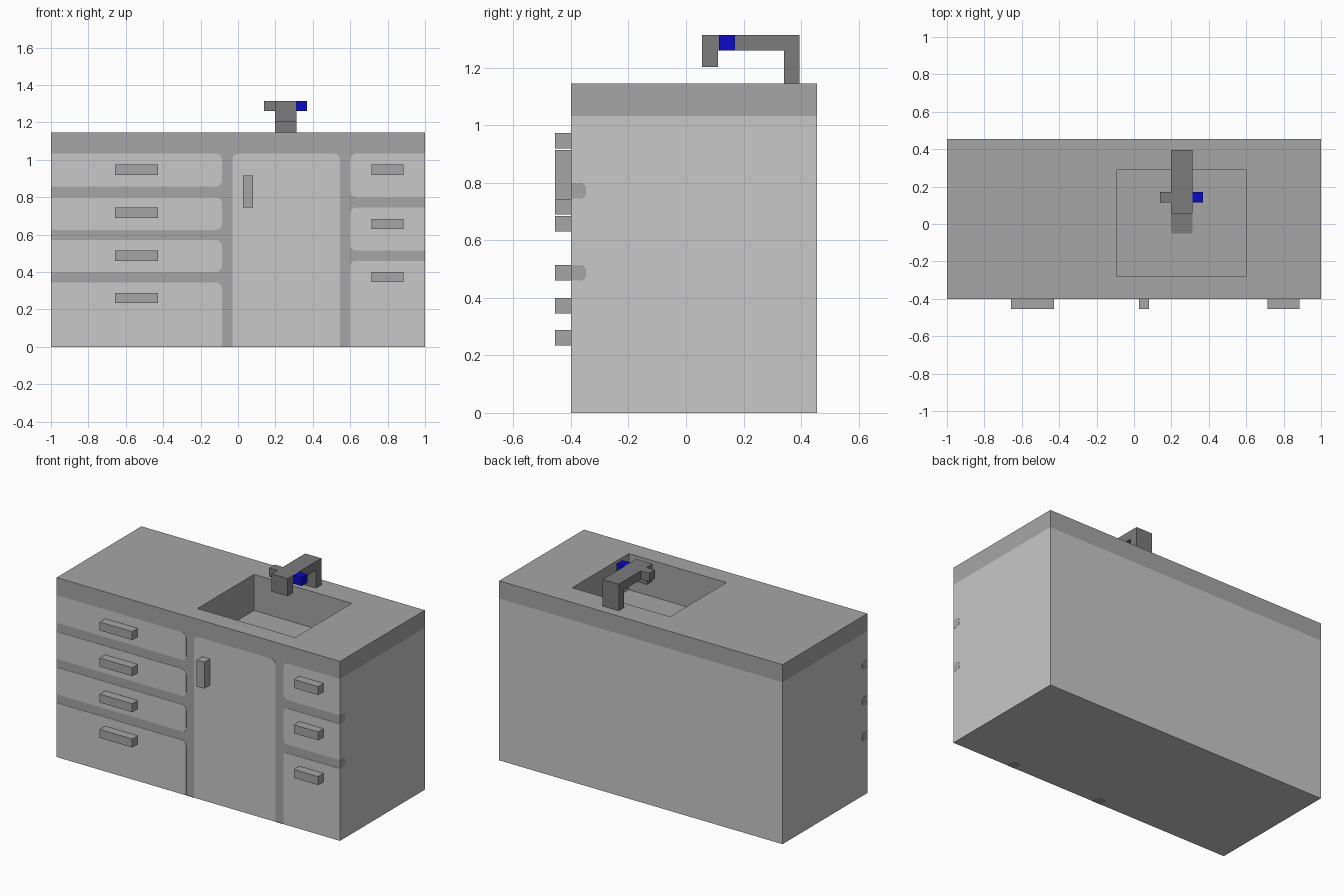
import bpy, bmesh, math
from mathutils import Vector

if "Cube" in bpy.data.objects:
    bpy.data.objects.remove(bpy.data.objects["Cube"])


def srgb(v):
    v /= 255
    return ((v + 0.055) / 1.055) ** 2.4 if v > 0.04 else v / 12.92


def material(name, r, g, b):
    m = bpy.data.materials.new(name)
    m.diffuse_color = (srgb(r), srgb(g), srgb(b), 1)
    m.use_nodes = True
    m.node_tree.nodes["Principled BSDF"].inputs["Base Color"].default_value = m.diffuse_color
    return m


LIGHT = material("light grey", 200, 200, 200)
GREY = material("mid grey", 166, 166, 166)
STEEL = material("dark grey", 124, 124, 124)
BLUE = material("blue", 10, 10, 200)


def finish(name, bm, *mats):
    me = bpy.data.meshes.new(name)
    bm.to_mesh(me)
    bm.free()
    for m in mats:
        me.materials.append(m)
    ob = bpy.data.objects.new(name, me)
    bpy.context.collection.objects.link(ob)
    return ob


def box_mesh(lo, hi):
    bm = bmesh.new()
    bmesh.ops.create_cube(bm, size=1)
    for v in bm.verts:
        v.co = Vector([lo[i] if v.co[i] < 0 else hi[i] for i in range(3)])
    return bm


def box(name, lo, hi, mat):
    return finish(name, box_mesh(lo, hi), mat)


def prism(name, outline, axis, a, b, mat):
    """Extrude a 2D outline along an axis from a to b."""
    bm = bmesh.new()

    def place(u, v, w):
        p = [u, v]
        p.insert(axis, w)
        return bm.verts.new(p)
    face = bm.faces.new([place(u, v, a) for u, v in outline])
    ext = bmesh.ops.extrude_face_region(bm, geom=[face])
    for v in ext["geom"]:
        if isinstance(v, bmesh.types.BMVert):
            v.co[axis] = b
    bmesh.ops.recalc_face_normals(bm, faces=bm.faces[:])
    return finish(name, bm, mat)


def rounded(u0, u1, v0, v1, radii):
    """Rectangle outline; radii for lower-left, lower-right, upper-right, upper-left."""
    corners = [(u0, v0, 1, 1), (u1, v0, -1, 1), (u1, v1, -1, -1), (u0, v1, 1, -1)]
    pts = []
    for k, ((u, v, su, sv), r) in enumerate(zip(corners, radii)):
        if r == 0:
            pts.append((u, v))
            continue
        for s in range(6):
            t = math.pi + k * math.pi / 2 + s * math.pi / 10
            pts.append((u + su * r + r * math.cos(t), v + sv * r + r * math.sin(t)))
    return pts


FRONT, BACK, TOP, RIM = -0.4, 0.455, 1.145, 1.033

# Cabinet with worktop band and sink recess
bm = box_mesh((-1, FRONT + 0.002, 0), (1, BACK, TOP))
bmesh.ops.bisect_plane(bm, geom=bm.verts[:] + bm.edges[:] + bm.faces[:],
                       plane_co=(0, 0, RIM), plane_no=(0, 0, 1))
bm.normal_update()
top = max(bm.faces, key=lambda f: f.calc_center_median().z)
bmesh.ops.inset_region(bm, faces=[top], thickness=0.1)
for v in top.verts:
    v.co.x = -0.09 if v.co.x < 0 else 0.6
    v.co.y = -0.28 if v.co.y < 0 else 0.29
ext = bmesh.ops.extrude_discrete_faces(bm, faces=[top])
floor = ext["faces"][0]
for v in floor.verts:
    v.co.z = TOP - 0.23
bm.normal_update()
for f in bm.faces:
    c = f.calc_center_median()
    inside = abs(c.x) < 0.99 and -0.39 < c.y < 0.45 and c.z > 0.5
    f.material_index = 1 if c.z > RIM or inside or f.normal.y < -0.5 else 0
finish("cabinet", bm, LIGHT, GREY)

# Worktop front edge, flush with the door fronts
box("worktop_edge", (-1, FRONT, RIM), (1, FRONT + 0.002, TOP), GREY)

# Drawer fronts, handles, and gap ends that wrap round the sides
R = 0.032
left = [(0.857, RIM), (0.8, 0.857 - 0.057), (0.0, 0.0)]
banks = [
    ("left", -1, -0.086, -0.658, -0.428, -1,
     [(0.857, RIM), (0.626, 0.8), (0.4, 0.572), (0, 0.345)], [0.92, 0.69, 0.46, 0.235]),
    ("right", 0.6, 1, 0.713, 0.884, 1,
     [(0.8, RIM), (0.515, 0.745), (0, 0.46)], [0.92, 0.631, 0.346]),
]
for side, x0, x1, h0, h1, s, drawers, handles in banks:
    for i, (z0, z1) in enumerate(drawers):
        low = R if z0 > 0 else 0
        radii = (0, low, R, 0) if s < 0 else (low, 0, 0, R)
        prism(f"{side}_drawer_{i + 1}", rounded(x0, x1, z0, z1, radii),
              1, FRONT, FRONT + 0.003, LIGHT)
        z = handles[i]
        box(f"{side}_handle_{i + 1}", (h0, -0.455, z), (h1, FRONT, z + 0.054), GREY)
        if z0 > 0:
            prism(f"{side}_gap_end_{i + 1}",
                  rounded(FRONT, -0.347, z0 - 0.055, z0, (0, 0.02, 0.02, 0)),
                  0, s * 0.998, s * 1.001, GREY)

# Middle door and its handle
prism("door", rounded(-0.03, 0.545, 0, RIM, (0, 0, R, R)), 1, FRONT, FRONT + 0.003, LIGHT)
box("door_handle", (0.027, -0.455, 0.746), (0.081, FRONT, 0.915), GREY)

# Door gap ends on the underside
for i, x in enumerate((-0.086, 0.545)):
    prism(f"door_gap_end_{i + 1}", rounded(x, x + 0.056, FRONT, -0.347, (0, 0, 0.02, 0.02)),
          2, -0.001, 0.002, GREY)

# Tap: arched spout, two knobs, and drain in the sink floor
spout = [(0.395, TOP), (0.395, 1.315), (0.055, 1.315), (0.055, 1.203),
         (0.111, 1.203), (0.111, 1.26), (0.34, 1.26), (0.34, TOP)]
prism("tap_spout", spout, 0, 0.198, 0.312, STEEL)
box("left_knob", (0.14, 0.114, 1.26), (0.198, 0.17, 1.315), STEEL)
box("right_knob", (0.312, 0.114, 1.26), (0.37, 0.17, 1.315), BLUE)
prism("drain", rounded(0.198, 0.312, -0.052, 0.062, (0.01,) * 4), 2,
      TOP - 0.231, TOP - 0.227, STEEL)
